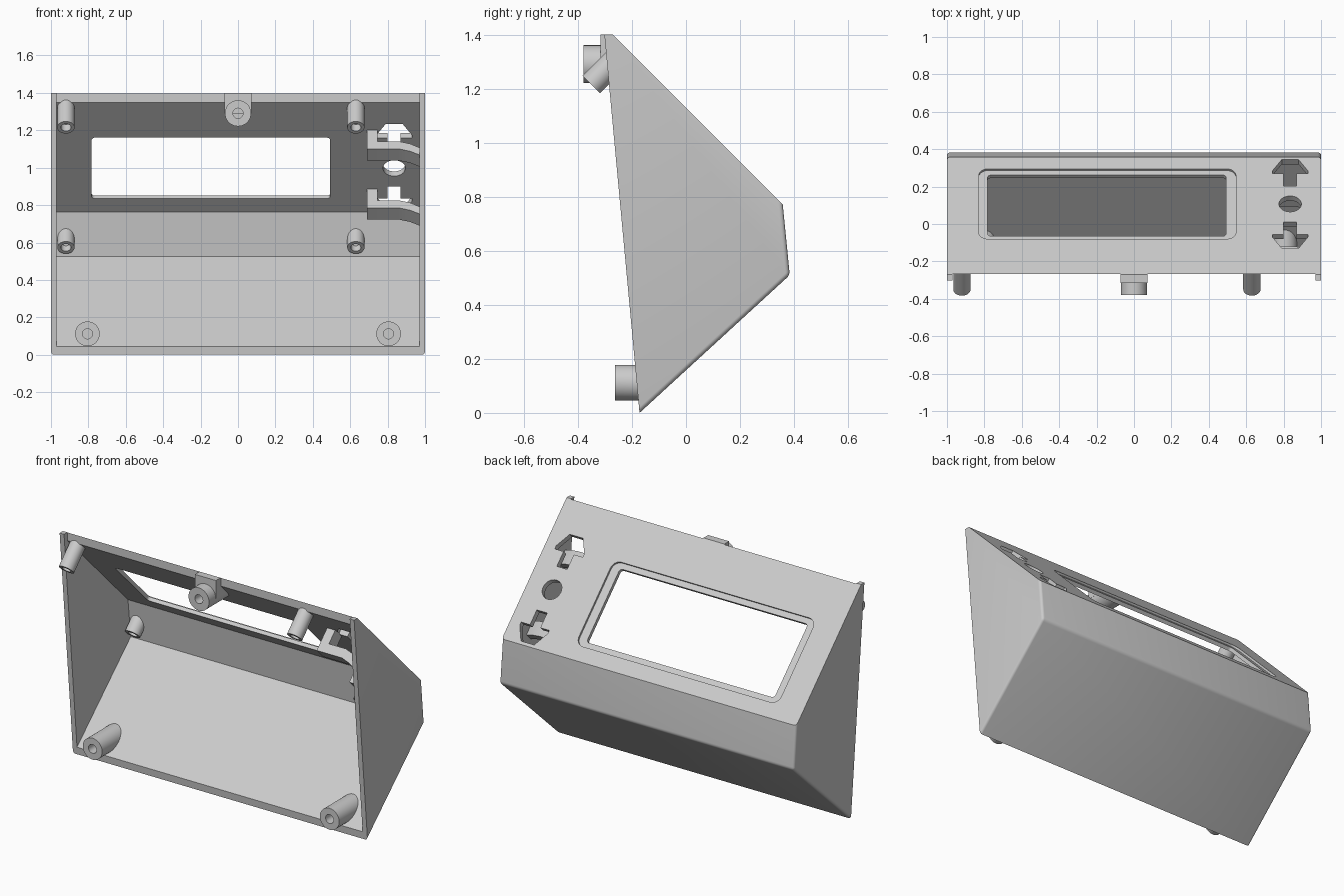
import bpy, bmesh, math
from mathutils import Matrix, Vector

cube = bpy.data.objects.get("Cube")
if cube:
    bpy.data.objects.remove(cube)

grey = bpy.data.materials.new("light_grey_plastic")
grey.use_nodes = True
colour = (0.6, 0.6, 0.6, 1)
grey.diffuse_color = colour
grey.node_tree.nodes["Principled BSDF"].inputs["Base Color"].default_value = colour


def frame(u, v, origin=(0, 0, 0)):
    """Matrix whose local x, y follow u, v and whose local z is their cross product."""
    u, v = Vector(u).normalized(), Vector(v).normalized()
    m = Matrix((u, v, u.cross(v))).transposed().to_4x4()
    m.translation = origin
    return m


def finish(name, bm):
    bmesh.ops.recalc_face_normals(bm, faces=bm.faces[:])
    mesh = bpy.data.meshes.new(name)
    bm.to_mesh(mesh)
    bm.free()
    ob = bpy.data.objects.new(name, mesh)
    bpy.context.collection.objects.link(ob)
    mesh.materials.append(grey)
    return ob


def prism_bm(points, m, d0, d1):
    bm = bmesh.new()
    face = bm.faces.new([bm.verts.new(m @ Vector((a, b, d0))) for a, b in points])
    shift = m.to_3x3() @ Vector((0, 0, d1 - d0))
    out = bmesh.ops.extrude_face_region(bm, geom=[face], use_keep_orig=True)
    bmesh.ops.translate(bm, vec=shift,
                        verts=[g for g in out["geom"] if isinstance(g, bmesh.types.BMVert)])
    return bm


def prism(name, points, m, d0, d1):
    return finish(name, prism_bm(points, m, d0, d1))


def activate(ob):
    bpy.ops.object.select_all(action='DESELECT')
    ob.select_set(True)
    bpy.context.view_layer.objects.active = ob


def cut(ob, cutter):
    mod = ob.modifiers.new("cut", 'BOOLEAN')
    mod.operation, mod.solver, mod.object = 'DIFFERENCE', 'EXACT', cutter
    activate(ob)
    bpy.ops.object.modifier_apply(modifier=mod.name)
    bpy.data.objects.remove(cutter)


def rounded_rect(x0, x1, y0, y1, r, n=6):
    pts = []
    corners = [(x1 - r, y1 - r), (x0 + r, y1 - r), (x0 + r, y0 + r), (x1 - r, y0 + r)]
    for q, (cx, cy) in enumerate(corners):
        for i in range(n + 1):
            a = math.pi / 2 * (q + i / n)
            pts.append((cx + r * math.cos(a), cy + r * math.sin(a)))
    return pts


def peg(name, end, axis, radius, bore, depth, wall, n=32):
    """Bored post; its root ring is projected along the axis onto the wall plane."""
    axis, end = Vector(axis).normalized(), Vector(end)
    side = Vector((1, 0, 0))
    up = axis.cross(side)
    co, no = Vector(wall[0]), Vector(wall[1])
    bm = bmesh.new()
    rings = []
    for r, back in ((radius, None), (radius, 0), (bore, 0), (bore, depth)):
        ring = []
        for i in range(n):
            a = math.tau * i / n
            p = end + r * (math.cos(a) * side + math.sin(a) * up)
            step = -back if back is not None else (co - p).dot(no) / axis.dot(no)
            ring.append(bm.verts.new(p + axis * step))
        rings.append(ring)
    for a, b in zip(rings, rings[1:]):
        for i in range(n):
            j = (i + 1) % n
            bm.faces.new((a[i], a[j], b[j], b[i]))
    bm.faces.new(rings[0])
    bm.faces.new(rings[-1])
    return finish(name, bm)


# Sloped panel frame: x across, y up the slope, z inward depth
panel = frame((1, 0, 0), (0, -1, 1), (0, 0.107, 1.022))
section = frame((0, 1, 0), (0, 0, 1))

# Housing: bevelled outer solid, hollowed and open at the front
outer = [(-0.172, 0), (0.384, 0.51), (0.358, 0.772), (-0.27, 1.4), (-0.302, 1.4)]
bm = prism_bm(outer, section, -1, 1)
soft = [e for e in bm.edges if any(v.co.y > 0.38 for v in e.verts)]
bmesh.ops.bevel(bm, geom=soft, offset=0.016, segments=4, profile=0.5, affect='EDGES')
housing = finish("housing", bm)
inner = [(-0.4, -0.161), (0.345, 0.525), (0.318, 0.762), (-0.268, 1.348),
         (-0.268, 1.5), (-0.4, 1.5)]
cut(housing, prism("cavity_cutter", inner, section, -0.97, 0.97))

# Display recess and window
cut(housing, prism("recess_cutter", rounded_rect(-0.83, 0.545, -0.265, 0.265, 0.05),
                   panel, -0.05, 0.012))
cut(housing, prism("window_cutter", rounded_rect(-0.783, 0.493, -0.231, 0.231, 0.02),
                   panel, -0.05, 0.1))

# Button openings: two arrows and a round hole
half = [(0.035, 0.137), (0.035, 0.23), (0.095, 0.23), (0.095, 0.25), (0.045, 0.335)]
arrow = half + [(-x, y) for x, y in reversed(half)]
for sign in (1, -1):
    pts = [(0.835 + x, sign * y) for x, y in arrow]
    cut(housing, prism("arrow_cutter", pts, panel, -0.05, 0.06))
circle = [(0.835 + 0.06 * math.cos(i * math.tau / 32), 0.06 * math.sin(i * math.tau / 32))
          for i in range(32)]
cut(housing, prism("round_cutter", circle, panel, -0.05, 0.06))
parts = [housing]

# Walls in which the posts are rooted
panel_wall = ((0, 0.33, 0.775), (0, 1, 1))
back_wall = ((0, 0.351, 0.64), (0, 1, 0.1))
floor_wall = ((0, 0.1, 0.274), (0, -0.68, 0.736))

# Board posts, square to the sloped panel
for x, side in ((-0.92, "right"), (0.63, "left")):
    for level, v, wall in (("upper", 0.46, panel_wall), ("lower", -0.448, back_wall)):
        end = panel @ Vector((x, v, 0.187))
        parts.append(peg(f"{level}_{side}_board_post", end, (0, -1, -1),
                         0.046, 0.027, 0.05, wall))

# Mounting posts on the floor and under the top edge
for x, side in ((-0.805, "right"), (0.805, "left")):
    parts.append(peg(f"{side}_floor_post", (x, -0.262, 0.112), (0, -1, 0),
                     0.066, 0.027, 0.1, floor_wall))
parts.append(peg("top_post", (0, -0.38, 1.291), (0, -1, 0), 0.07, 0.027, 0.1, panel_wall))
parts.append(prism("top_post_tab", [(-0.316, 1.291), (-0.2, 1.291), (-0.271, 1.4),
                                    (-0.316, 1.4)], section, -0.071, 0.071))

# Spring arms behind the arrows, running from a foot on the panel to the side wall
arm = [(0.69, 0.03), (0.745, 0.03), (0.745, 0.12), (0.86, 0.12), (0.92, 0.138),
       (0.975, 0.17), (0.975, 0.225), (0.92, 0.195), (0.86, 0.177), (0.69, 0.177)]
for name, top in (("upper_spring_arm", 0.288), ("lower_spring_arm", -0.158)):
    m = frame((1, 0, 0), (0, -1, -1), panel @ Vector((0, top, 0)))
    parts.append(prism(name, arm, m, 0, 0.088))

# Smooth the round parts, keep the edges crisp
for ob in parts:
    activate(ob)
    bpy.ops.object.shade_smooth_by_angle(angle=math.radians(30))
